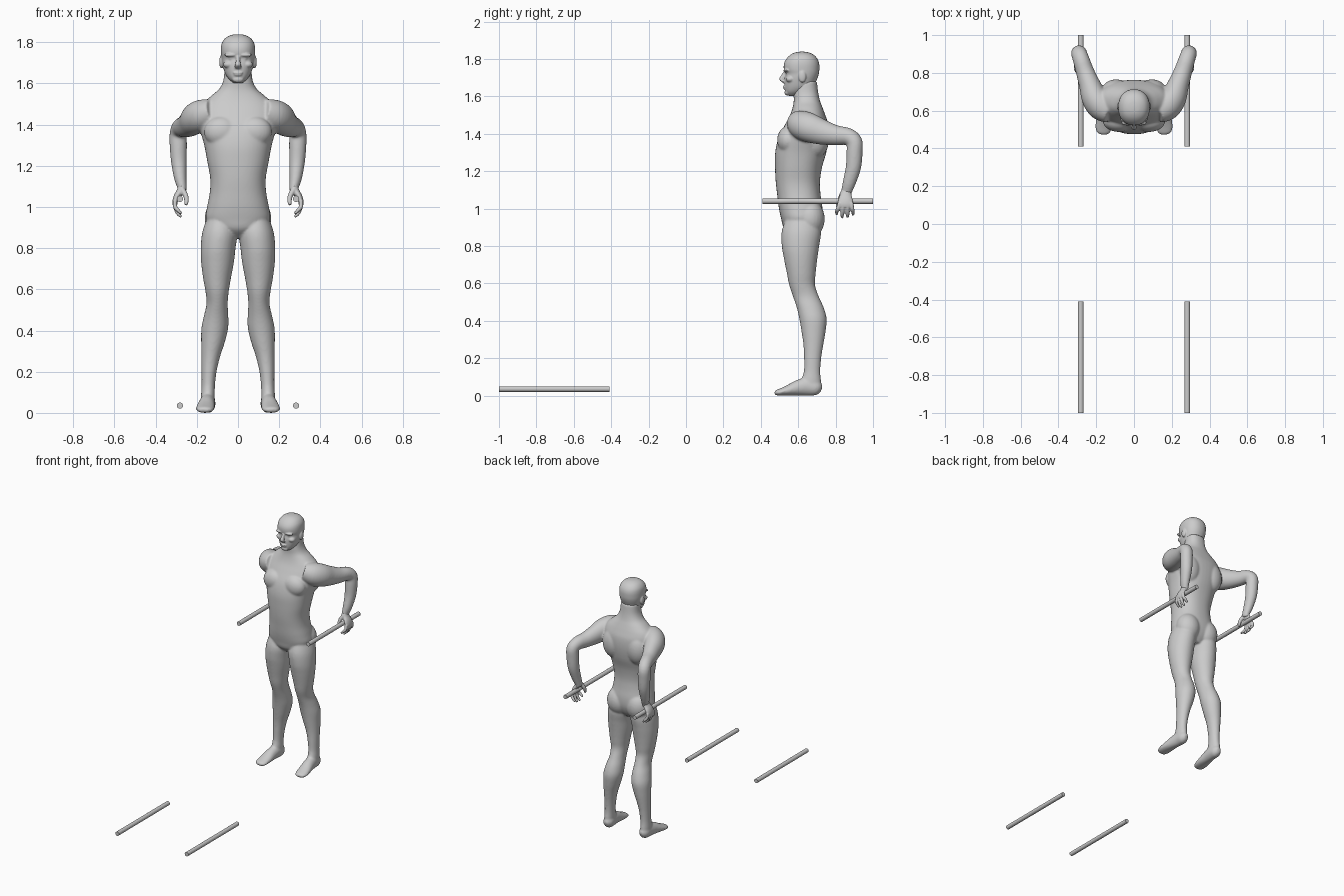
import bpy, bmesh
from math import cos, sin, pi
from mathutils import Vector, Matrix


def spline(a, b, c, d, t):
    return [0.5 * (2 * q + (r - p) * t + (2 * p - 5 * q + 4 * r - s) * t * t
                   + (3 * q - p - 3 * r + s) * t ** 3) for p, q, r, s in zip(a, b, c, d)]


def resample(rings, steps=4):
    out, n = [], len(rings)
    for i in range(n - 1):
        ctrl = [rings[min(max(i + k, 0), n - 1)] for k in (-1, 0, 1, 2)]
        out += [spline(*ctrl, j / steps) for j in range(steps)]
    return out + [list(rings[-1])]


def loft(bm, rings, side=1, level=False, power=2.0, sides=32):
    """Skin rings (x, y, z, ru, rv); level keeps every ring horizontal."""
    rings = resample(rings)
    pts = [Vector(r[:3]) for r in rings]
    loops = []
    for i, r in enumerate(rings):
        t = Vector((0, 0, 1))
        if not level:
            t = (pts[min(i + 1, len(pts) - 1)] - pts[max(i - 1, 0)]).normalized()
        u = Vector((1, 0, 0))
        u = (u - t * u.dot(t)).normalized()
        v = t.cross(u)
        loop = []
        for k in range(sides):
            c, s = cos(2 * pi * k / sides), sin(2 * pi * k / sides)
            c = abs(c) ** (2 / power) * (1 if c > 0 else -1)
            s = abs(s) ** (2 / power) * (1 if s > 0 else -1)
            p = pts[i] + u * c * max(r[3], .002) + v * s * max(r[4], .002)
            loop.append(bm.verts.new((p.x * side, p.y, p.z)))
        loops.append(loop)
    for a, b in zip(loops, loops[1:]):
        for k in range(sides):
            m = (k + 1) % sides
            bm.faces.new((a[k], a[m], b[m], b[k]))
    bm.faces.new(loops[0])
    bm.faces.new(loops[-1])


def slices(rows):
    """Turn (z, x0, x1, y front, y back) into level rings."""
    return [((a + b) / 2, (f + k) / 2, z, (b - a) / 2, (k - f) / 2) for z, a, b, f, k in rows]


def ball(bm, centre, radii, side=1):
    m = Matrix.Translation((centre[0] * side, centre[1], centre[2])) @ Matrix.Diagonal((*radii, 1))
    bmesh.ops.create_uvsphere(bm, u_segments=24, v_segments=16, radius=1, matrix=m)


def finish(bm, name, voxel=0, smooth=0):
    bmesh.ops.recalc_face_normals(bm, faces=bm.faces[:])
    for f in bm.faces:
        f.smooth = True
    mesh = bpy.data.meshes.new(name)
    bm.to_mesh(mesh)
    bm.free()
    ob = bpy.data.objects.new(name, mesh)
    bpy.context.collection.objects.link(ob)
    if voxel:
        mod = ob.modifiers.new("fuse", 'REMESH')
        mod.mode = 'VOXEL'
        mod.voxel_size = voxel
        mod.use_smooth_shade = True
        mod = ob.modifiers.new("soften", 'SMOOTH')
        mod.factor = 0.5
        mod.iterations = smooth
    return ob


# torso and neck
body = bmesh.new()
loft(body, slices([(z, -h, h, f, k) for z, h, f, k in (
    (.85, .04, .57, .68), (.89, .11, .525, .71), (.94, .155, .51, .728),
    (1.0, .15, .497, .73), (1.07, .137, .488, .72), (1.14, .135, .48, .716),
    (1.22, .149, .476, .727), (1.30, .164, .477, .75), (1.38, .185, .495, .762),
    (1.45, .19, .53, .76), (1.50, .172, .556, .745), (1.54, .13, .57, .73),
    (1.575, .09, .576, .717), (1.62, .07, .576, .707), (1.68, .065, .585, .70))]),
    level=True, power=2.3, sides=48)

for s in (-1, 1):
    # chest, shoulder blades and buttocks
    ball(body, (.08, .545, 1.365), (.085, .058, .075), s)
    ball(body, (.095, .70, 1.38), (.08, .066, .11), s)
    ball(body, (.077, .662, .945), (.085, .08, .10), s)
    # legs
    loft(body, slices([
        (.96, .03, .145, .54, .70), (.88, .004, .173, .512, .722), (.80, .012, .181, .512, .712),
        (.73, .02, .179, .524, .702), (.65, .035, .169, .54, .693), (.59, .045, .158, .552, .69),
        (.53, .05, .153, .572, .71), (.47, .047, .166, .592, .737), (.41, .048, .178, .606, .752),
        (.34, .065, .179, .618, .746), (.27, .088, .178, .628, .734), (.20, .104, .177, .631, .723),
        (.13, .112, .177, .630, .718), (.07, .113, .18, .615, .722), (.02, .117, .175, .635, .715)]),
        s, level=True)
    # feet
    loft(body, [(.143, .724, .032, .014, .02), (.145, .70, .04, .034, .04),
                (.147, .65, .048, .037, .048), (.152, .60, .042, .039, .042),
                (.157, .55, .029, .044, .029), (.161, .51, .02, .044, .02),
                (.164, .485, .015, .036, .015), (.165, .474, .013, .02, .009)], s)
    # arms reaching back, forearms hanging from the elbows
    loft(body, [(.12, .60, 1.46, .07, .065), (.17, .625, 1.445, .078, .078),
                (.207, .665, 1.43, .07, .078), (.232, .73, 1.408, .058, .067),
                (.257, .80, 1.392, .049, .054), (.278, .865, 1.385, .044, .046),
                (.29, .90, 1.357, .042, .043), (.290, .901, 1.30, .042, .043),
                (.287, .895, 1.22, .038, .041), (.28, .873, 1.14, .030, .035),
                (.271, .858, 1.09, .022, .029), (.272, .855, 1.07, .019, .029)], s)
finish(body, "body", .006, 9)

# head
head = bmesh.new()
loft(head, slices([(z, -h, h, f, k) for z, h, f, k in (
    (1.603, .022, .548, .60), (1.622, .045, .532, .64), (1.65, .063, .527, .68),
    (1.69, .075, .526, .70), (1.72, .080, .531, .71), (1.745, .083, .523, .713),
    (1.775, .083, .524, .712), (1.80, .077, .536, .703), (1.822, .060, .558, .683),
    (1.835, .034, .585, .655), (1.839, .008, .612, .628))]),
    level=True, power=2.2, sides=48)
loft(head, [(0, .535, 1.74, .009, .008), (0, .522, 1.715, .01, .012),
            (0, .511, 1.692, .014, .013), (0, .522, 1.678, .017, .012),
            (0, .535, 1.668, .012, .008)], level=True)
ball(head, (0, .529, 1.652), (.024, .011, .006))
ball(head, (0, .531, 1.642), (.021, .011, .006))
ball(head, (0, .541, 1.62), (.027, .014, .016))
for s in (-1, 1):
    ball(head, (.034, .537, 1.738), (.034, .016, .009), s)
    ball(head, (.032, .546, 1.721), (.014, .012, .008), s)
    ball(head, (.046, .557, 1.692), (.026, .024, .018), s)
    ball(head, (.081, .622, 1.705), (.010, .02, .032), s)
finish(head, "head", .004, 4)

# hands: palm outside the bar, thumb inside, four fingers hanging
for s, label in ((-1, "right"), (1, "left")):
    hand = bmesh.new()
    loft(hand, [(.271, .857, 1.10, .02, .026), (.28, .855, 1.075, .019, .03),
                (.297, .853, 1.05, .016, .038), (.306, .852, 1.025, .013, .041),
                (.306, .851, 1.008, .011, .038)], s)
    loft(hand, [(.272, .84, 1.085, .015, .015), (.254, .825, 1.055, .012, .013),
                (.25, .815, 1.03, .011, .011), (.253, .808, 1.01, .007, .008)], s)
    for y0, y1, tip in ((.821, .806, .968), (.842, .835, .952),
                        (.863, .864, .953), (.884, .893, .966)):
        loft(hand, [(.306, y0, 1.03, .011, .011), (.305, (y0 + y1) / 2, 1.0, .010, .011),
                    (.292, y1, tip + .017, .009, .010), (.276, y1, tip, .006, .007)], s)
    finish(hand, label + "_hand", .004, 2)

# bars: a raised pair at the hands, a low pair on the ground ahead
for name, y, z in (("hand_bar", .705, 1.04), ("ground_bar", -.705, .035)):
    for s, label in ((-1, "right"), (1, "left")):
        bar = bmesh.new()
        m = Matrix.Translation((.282 * s, y, z)) @ Matrix.Rotation(pi / 2, 4, 'X')
        bmesh.ops.create_cone(bar, cap_ends=True, segments=24, radius1=.015, radius2=.015,
                              depth=.59, matrix=m)
        ob = finish(bar, label + "_" + name)
        bpy.context.view_layer.objects.active = ob
        ob.select_set(True)
        bpy.ops.object.shade_smooth_by_angle()
        ob.select_set(False)
